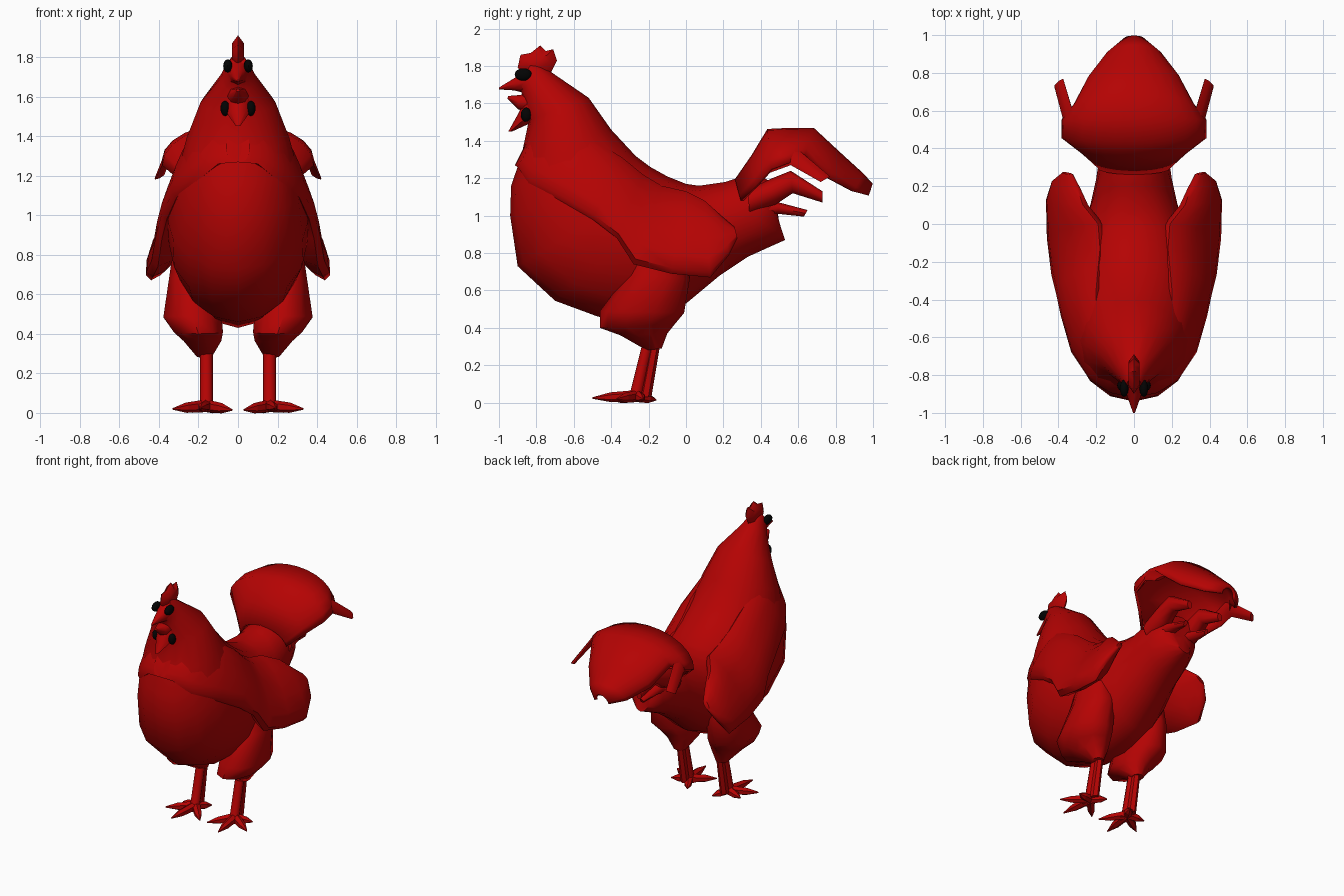
import bpy, bmesh, math
from mathutils import Vector

if "Cube" in bpy.data.objects:
    bpy.data.objects.remove(bpy.data.objects["Cube"], do_unlink=True)


def material(name, color):
    mat = bpy.data.materials.new(name)
    mat.use_nodes = True
    mat.diffuse_color = color
    mat.node_tree.nodes["Principled BSDF"].inputs["Base Color"].default_value = color
    return mat


RED = material("feather red", (0.46, 0.001, 0.001, 1))
BLACK = material("eye black", (0.001, 0.001, 0.001, 1))


def finish(bm, name, mat=RED, mirror=False, thickness=0, angle=50):
    """Turn a bmesh into a shaded object, optionally mirrored or thickened."""
    bmesh.ops.recalc_face_normals(bm, faces=bm.faces)
    mesh = bpy.data.meshes.new(name)
    bm.to_mesh(mesh)
    bm.free()
    mesh.materials.append(mat)
    obj = bpy.data.objects.new(name, mesh)
    bpy.context.collection.objects.link(obj)
    bpy.ops.object.select_all(action="DESELECT")
    obj.select_set(True)
    bpy.context.view_layer.objects.active = obj
    bpy.ops.object.shade_smooth_by_angle(angle=math.radians(angle))
    if thickness:
        mod = obj.modifiers.new("thickness", "SOLIDIFY")
        mod.thickness = thickness
        mod.offset = 0
    if mirror:
        mod = obj.modifiers.new("mirror", "MIRROR")
        mod.use_mirror_merge = False
    return obj


def loft(name, stations, sides=12, **options):
    """Skin elliptical rings, each given by two opposite points and a half width in x."""
    bm = bmesh.new()
    rings = []
    for low, high, width in stations:
        low, high = Vector(low), Vector(high)
        center, axis = (low + high) / 2, (high - low) / 2
        side = Vector((width, 0, 0))
        turns = [math.tau * k / sides for k in range(sides)]
        rings.append([bm.verts.new(center + axis * math.cos(t) + side * math.sin(t)) for t in turns])
    for one, two in zip(rings, rings[1:]):
        for k in range(sides):
            n = (k + 1) % sides
            bm.faces.new((one[k], one[n], two[n], two[k]))
    bm.faces.new(rings[0])
    bm.faces.new(rings[-1])
    return finish(bm, name, **options)


def central(name, stations, x=0, **options):
    """Loft whose rings all sit at one x; stations are y, z, y, z, half width."""
    return loft(name, [((x, a, b), (x, c, d), w) for a, b, c, d, w in stations], **options)


def spike(name, start, end, radius, tip_radius):
    """Mirrored six-sided tapering toe or claw."""
    bm = bmesh.new()
    path = end - start
    bmesh.ops.create_cone(bm, cap_ends=True, segments=6, radius1=radius,
                          radius2=tip_radius, depth=path.length)
    turn = path.to_track_quat("Z", "Y")
    for v in bm.verts:
        v.co = turn @ v.co + (start + end) / 2
    return finish(bm, name, mirror=True)


def ball(name, center, size, **options):
    bm = bmesh.new()
    bmesh.ops.create_uvsphere(bm, u_segments=12, v_segments=8, radius=1)
    for v in bm.verts:
        v.co = Vector(center) + v.co * Vector(size)
    return finish(bm, name, **options)


# Head, neck, breast and rump in one tapering body
central("body", [
    (-.91, 1.69, -.82, 1.82, .045),
    (-.88, 1.66, -.77, 1.80, .068),
    (-.87, 1.62, -.71, 1.76, .09),
    (-.84, 1.51, -.52, 1.63, .19),
    (-.88, 1.32, -.40, 1.46, .26),
    (-.935, 1.16, -.27, 1.32, .30),
    (-.94, 1.0, -.19, 1.26, .33),
    (-.90, .73, -.10, 1.21, .355),
    (-.70, .545, .0, 1.17, .35),
    (-.47, .46, .07, 1.16, .32),
    (-.20, .43, .14, 1.17, .27),
    (.0, .53, .21, 1.18, .23),
    (.18, .68, .30, 1.21, .20),
    (.33, .78, .42, 1.20, .18),
    (.44, .83, .49, 1.16, .14),
    (.53, .87, .48, 1.02, .06),
], sides=16)

# Mantle running from the throat into folded wings that flare toward the rear
loft("wing", [
    ((-.02, -.915, 1.27), (-.02, -.84, 1.42), .04),
    ((.10, -.90, 1.26), (.08, -.81, 1.42), .05),
    ((.21, -.84, 1.17), (.16, -.68, 1.45), .05),
    ((.31, -.69, 1.09), (.20, -.50, 1.41), .06),
    ((.36, -.50, .98), (.20, -.34, 1.31), .075),
    ((.385, -.37, .88), (.19, -.23, 1.22), .085),
    ((.405, -.28, .74), (.18, -.13, 1.16), .095),
    ((.43, -.08, .69), (.19, .0, 1.13), .095),
    ((.44, .13, .67), (.27, .10, 1.08), .075),
    ((.42, .23, .79), (.30, .19, 1.0), .045),
    ((.37, .275, .88), (.33, .26, .94), .02),
], mirror=True)

# Feathered thighs
loft("thigh", [
    ((.26, -.26, .80), (.22, .0, .80), .09),
    ((.25, -.31, .69), (.22, .02, .66), .115),
    ((.23, -.46, .49), (.23, -.01, .48), .155),
    ((.20, -.46, .40), (.20, -.06, .42), .13),
    ((.18, -.35, .36), (.18, -.10, .37), .10),
    ((.17, -.21, .28), (.17, -.13, .29), .04),
], sides=10, mirror=True)

# Shanks with a narrow tendon behind
central("shank", [(-.23, .33, -.17, .33, .033), (-.30, .05, -.23, .05, .033),
                  (-.32, .01, -.24, .01, .045)], x=.16, sides=8, mirror=True)
central("tendon", [(-.19, .33, -.135, .33, .026), (-.25, .03, -.185, .03, .03)],
        x=.16, sides=6, mirror=True)

# Spread toes ending in claws
ankle = Vector((.16, -.26, .036))
for label, tip in {"front": (.19, -.5, .025), "inner": (.03, -.40, .015),
                   "outer": (.33, -.37, .02), "side": (.28, -.23, .02),
                   "rear": (.10, -.16, .015)}.items():
    knuckle = ankle.lerp(Vector(tip), .6)
    spike(label + "_toe", ankle, knuckle, .032, .026)
    spike(label + "_claw", knuckle, Vector(tip), .026, .004)


# Arched tail canopy: each rib runs from the crest down to the side edge
def canopy(name, ribs, steps=6):
    bm = bmesh.new()
    rows = []
    for crest_y, crest_z, x, y, z in ribs:
        row = []
        for k in range(-steps, steps + 1):
            t = math.pi / 2 * k / steps
            drop = 1 - math.cos(t)
            row.append(bm.verts.new((x * math.sin(t), crest_y + (y - crest_y) * drop,
                                     crest_z + (z - crest_z) * drop)))
        rows.append(row)
    for one, two in zip(rows, rows[1:]):
        for k in range(2 * steps):
            bm.faces.new((one[k], one[k + 1], two[k + 1], two[k]))
    return finish(bm, name, thickness=.02, angle=85)


canopy("tail_canopy", [
    (.27, 1.19, .18, .30, 1.08),
    (.36, 1.32, .27, .38, 1.16),
    (.44, 1.455, .375, .46, 1.25),
    (.56, 1.46, .375, .55, 1.28),
    (.68, 1.46, .31, .63, 1.32),
    (.83, 1.32, .24, .76, 1.20),
    (.94, 1.22, .14, .89, 1.13),
    (.99, 1.165, .05, .97, 1.11),
])

# Drooping feathers at the canopy sides and smaller ones beneath
loft("tail_side_feather", [
    ((.36, .45, 1.23), (.33, .46, 1.34), .02),
    ((.375, .56, 1.27), (.32, .58, 1.37), .02),
    ((.42, .72, 1.18), (.375, .77, 1.21), .015),
], sides=6, mirror=True)
central("upper_tail_feather", [
    (.34, 1.0, .33, 1.14, .07), (.48, 1.06, .46, 1.20, .07),
    (.57, 1.12, .56, 1.24, .055), (.73, 1.07, .73, 1.13, .02),
], x=.13, sides=8, mirror=True)
central("lower_tail_feather", [
    (.34, .93, .34, 1.10, .07), (.49, 1.01, .50, 1.07, .05),
    (.63, .995, .65, 1.03, .015),
], x=.09, sides=8, mirror=True)

# Comb: lobed outline, thick at the middle and thin at the rim
outline = [(-.90, 1.79), (-.885, 1.86), (-.83, 1.87), (-.78, 1.91), (-.75, 1.88),
           (-.71, 1.89), (-.69, 1.83), (-.73, 1.75), (-.82, 1.74)]
bm = bmesh.new()
rim = [bm.verts.new((0, y, z)) for y, z in outline]
for side in (-1, 1):
    inner = [bm.verts.new((side * .03, -.79 + (y + .79) * .6, 1.81 + (z - 1.81) * .6))
             for y, z in outline]
    for k in range(len(rim)):
        n = (k + 1) % len(rim)
        bm.faces.new((rim[k], rim[n], inner[n], inner[k]))
    bm.faces.new(inner)
finish(bm, "comb")

# Beak and wattles
central("upper_beak", [(-.84, 1.65, -.84, 1.79, .06), (-.92, 1.67, -.91, 1.74, .035),
                       (-1, 1.675, -1, 1.685, .005)], sides=8)
central("lower_beak", [(-.82, 1.54, -.82, 1.66, .06), (-.90, 1.57, -.89, 1.645, .045),
                       (-.955, 1.625, -.95, 1.64, .01)], sides=8)
central("wattle", [(-.86, 1.62, -.80, 1.60, .06), (-.90, 1.54, -.82, 1.50, .06),
                   (-.95, 1.45, -.93, 1.45, .01)], sides=8)

# Eyes and the dark ear spots
ball("eye", (.052, -.87, 1.755), (.023, .046, .033), mat=BLACK, mirror=True)
ball("ear_spot", (.065, -.855, 1.54), (.024, .028, .038), mat=BLACK, mirror=True)
